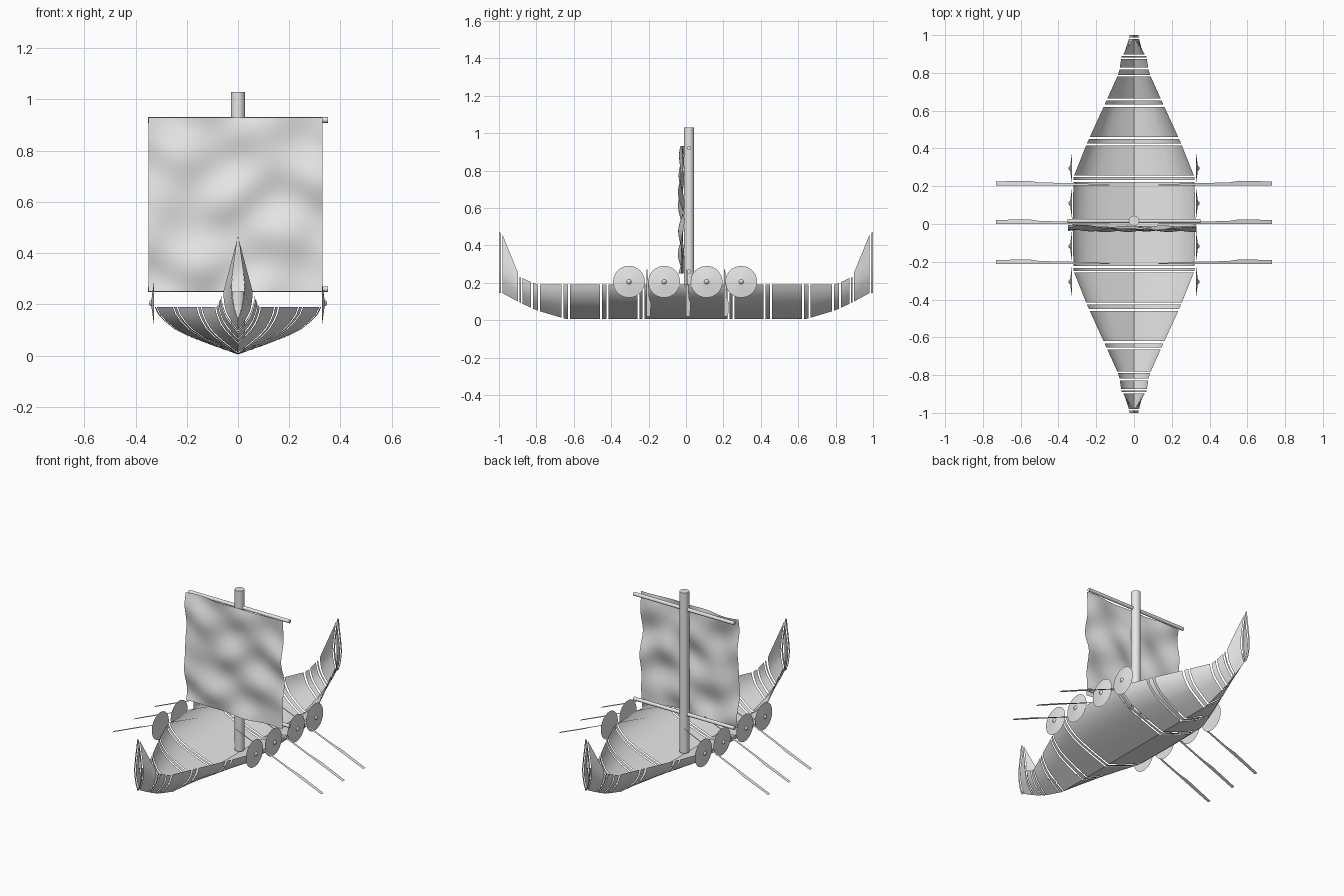
import bpy, bmesh, math
from mathutils import Matrix

if "Cube" in bpy.data.objects:
    bpy.data.objects.remove(bpy.data.objects["Cube"])

grey = bpy.data.materials.new("plain_grey")
grey.use_nodes = True
COLOUR = (0.8, 0.8, 0.8, 1)
grey.diffuse_color = COLOUR
grey.node_tree.nodes["Principled BSDF"].inputs["Base Color"].default_value = COLOUR


def finish(name, bm, smooth=True):
    bmesh.ops.recalc_face_normals(bm, faces=bm.faces)
    mesh = bpy.data.meshes.new(name)
    bm.to_mesh(mesh)
    bm.free()
    obj = bpy.data.objects.new(name, mesh)
    bpy.context.collection.objects.link(obj)
    mesh.materials.append(grey)
    if smooth:
        bpy.ops.object.select_all(action='DESELECT')
        obj.select_set(True)
        bpy.context.view_layer.objects.active = obj
        bpy.ops.object.shade_smooth_by_angle(angle=math.radians(35))
    return obj


def loft(bm, rows):
    """Join rows of points of equal length with quads."""
    grid = [[bm.verts.new(p) for p in row] for row in rows]
    for a, b in zip(grid, grid[1:]):
        for i in range(len(a) - 1):
            bm.faces.new((a[i], a[i + 1], b[i + 1], b[i]))


def rod(name, radius, length, matrix, sides=16):
    bm = bmesh.new()
    bmesh.ops.create_cone(bm, cap_ends=True, segments=sides, radius1=radius,
                          radius2=radius, depth=length, matrix=matrix)
    return finish(name, bm)


# Hull lines: distance from midship, half width, keel height, rim height, stem blend
LINES = [(0, .325, .005, .19, 0), (.25, .32, .005, .19, 0), (.43, .248, .005, .19, 0),
         (.64, .152, .005, .19, 0), (.8, .08, .053, .19, 0), (.89, .065, .095, .232, 0),
         (.982, .026, .145, .46, 1), (1, .024, .146, .472, 1)]
BODY = [(0, 0), (.31, .19), (.59, .38), (.76, .53), (.88, .7), (.96, .85), (1, 1)]
STEM = [(0, 0), (.55, .12), (.9, .27), (1, .4), (.75, .6), (.4, .8), (.08, 1)]


def section(y):
    d = abs(y)
    for lo, hi in zip(LINES, LINES[1:]):
        if d <= hi[0]:
            break
    t = (d - lo[0]) / (hi[0] - lo[0])
    w, keel, rim, blend = [a + (b - a) * t for a, b in zip(lo[1:], hi[1:])]
    half = []
    for (bx, bz), (sx, sz) in zip(BODY, STEM):
        x, z = bx + (sx - bx) * blend, bz + (sz - bz) * blend
        half.append((w * x, y, keel + (rim - keel) * z))
    return [(-x, yy, z) for x, yy, z in reversed(half[1:])] + half


# Hull: plank bands and narrow ribs with small gaps between them
planks = [(.258, .415), (.46, .62), (.665, .78), (.828, .873), (.898, .98)]
ribs = [(.232, .248), (.425, .45), (.632, .655), (.79, .818), (.882, .89), (.988, 1)]
bm = bmesh.new()
loft(bm, [section(y) for y in (-.222, 0, .222)])
for s in (-1, 1):
    for a, b in planks:
        loft(bm, [section(s * a), section(s * b)])
finish("hull_planks", bm)
bm = bmesh.new()
for s in (-1, 1):
    for a, b in ribs:
        loft(bm, [section(s * a), section(s * b)])
finish("hull_ribs", bm)

# Mast and the two yards
rod("mast", .028, 1.01, Matrix.Translation((0, .016, .525)), 24)
for name, z in (("upper_yard", .92), ("lower_yard", .26)):
    rod(name, .011, .702, Matrix.Translation((0, .016, z)) @ Matrix.Rotation(math.pi / 2, 4, 'Y'))

# Sail: rippled cloth
N = 36


def sail_point(i, j):
    u, v = i / N, j / N
    ripple = (.5 * math.sin(9 * u + 13 * v) + .35 * math.cos(15 * u - 8 * v)
              + .35 * math.sin(19 * v + 2 * math.sin(6 * u)))
    return (-.35 + .68 * u, -.024 + .016 * ripple, .25 + .68 * v)


bm = bmesh.new()
loft(bm, [[sail_point(i, j) for i in range(N + 1)] for j in range(N + 1)])
finish("sail", bm)

# Round shields: a shallow cone with a small pointed boss
for side, s in (("left", 1), ("right", -1)):
    for n, y in enumerate((-.305, -.117, .11, .295)):
        bm = bmesh.new()
        profile = [(.0005, 0), (.085, 0), (.013, .01), (.008, .017), (.0005, .02)]
        rows = []
        for r, h in profile:
            rows.append([(s * (.328 + h), y + r * math.cos(k * math.tau / 32),
                          .205 + r * math.sin(k * math.tau / 32)) for k in range(33)])
        loft(bm, rows)
        bmesh.ops.remove_doubles(bm, verts=bm.verts, dist=.0002)
        finish(f"{side}_shield_{n + 1}", bm)

# Oars: flat blades sloping down and outward
OAR = [(.13, .005), (.32, .012), (.5, .016), (.56, .025), (.73, .021)]
for side, s in (("left", 1), ("right", -1)):
    for n, y in enumerate((-.212, 0, .204)):
        bm = bmesh.new()
        loft(bm, [[(s * x, y, .27 - (x - .13) * .417),
                   (s * x, y + w, .27 - (x - .13) * .417)] for x, w in OAR])
        finish(f"{side}_oar_{n + 1}", bm, False)
